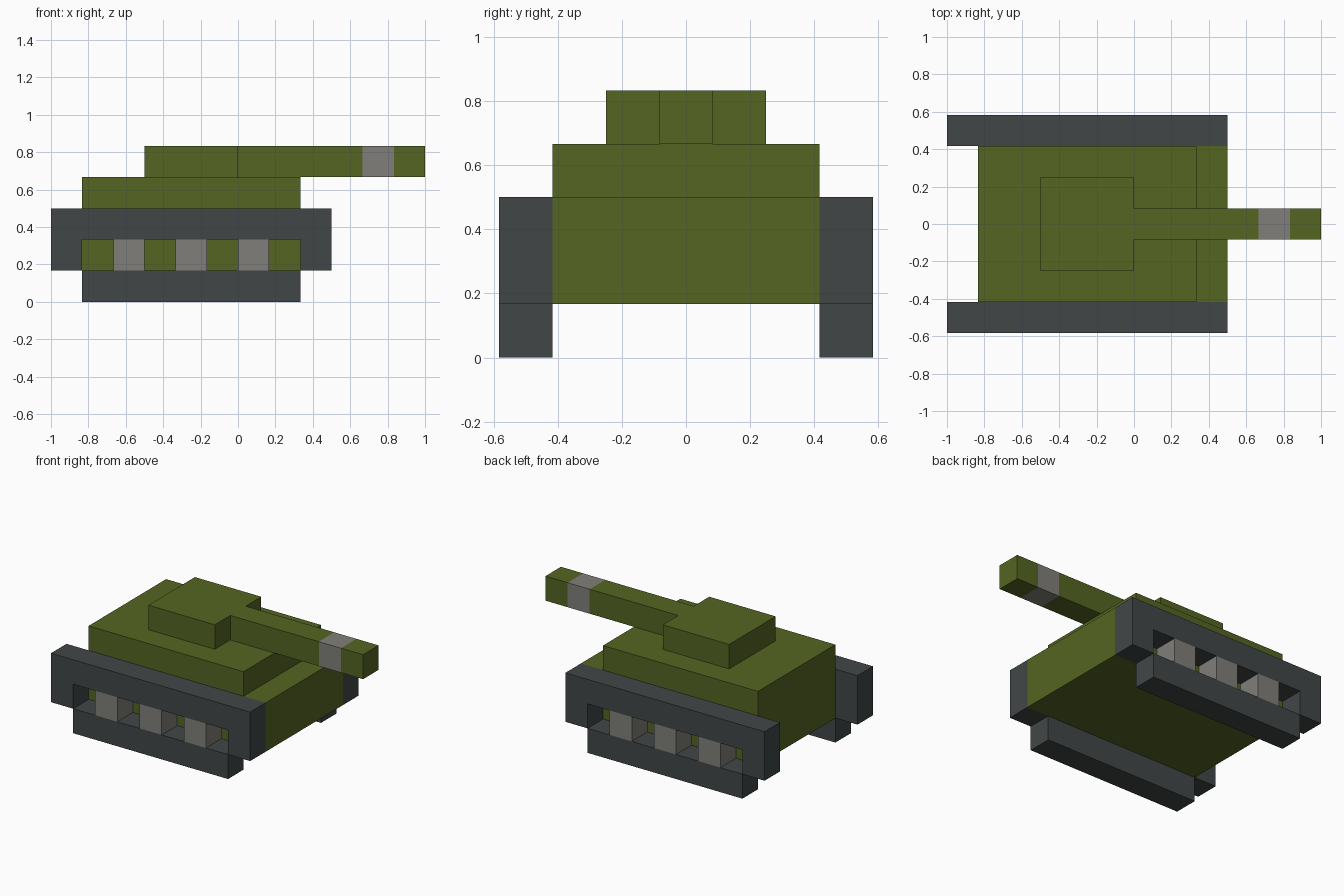
import bpy
import bmesh
from mathutils import Vector

U = 1 / 6  # block size: every part sits on this grid

cube = bpy.data.objects.get("Cube")
if cube:
    bpy.data.objects.remove(cube, do_unlink=True)


def material(name, rgb):
    mat = bpy.data.materials.new(name)
    mat.use_nodes = True
    mat.diffuse_color = (*rgb, 1)
    mat.node_tree.nodes["Principled BSDF"].inputs["Base Color"].default_value = (*rgb, 1)
    return mat


green = material("olive green", (0.089, 0.130, 0.016))
dark = material("dark track grey", (0.053, 0.062, 0.062))
grey = material("metal grey", (0.216, 0.212, 0.192))


def extrude(name, outline, axis, start, end, mat):
    """Extrude an outline, in blocks, along y (x-z outline) or z (x-y outline)."""
    bm = bmesh.new()
    place = (lambda a, b: (a, start, b)) if axis == "y" else (lambda a, b: (a, b, start))
    face = bm.faces.new([bm.verts.new(Vector(place(a, b)) * U) for a, b in outline])
    offset = Vector((0, 1, 0) if axis == "y" else (0, 0, 1)) * (end - start) * U
    result = bmesh.ops.extrude_face_region(bm, geom=[face], use_keep_orig=True)
    moved = [v for v in result["geom"] if isinstance(v, bmesh.types.BMVert)]
    bmesh.ops.translate(bm, verts=moved, vec=offset)
    bmesh.ops.recalc_face_normals(bm, faces=bm.faces)
    mesh = bpy.data.meshes.new(name)
    bm.to_mesh(mesh)
    bm.free()
    mesh.materials.append(mat)
    obj = bpy.data.objects.new(name, mesh)
    bpy.context.collection.objects.link(obj)
    return obj


def rect(a0, a1, b0, b1):
    return [(a0, b0), (a1, b0), (a1, b1), (a0, b1)]


# Hull with its raised, stepped deck
extrude("hull", [(-5, 1), (3, 1), (3, 3), (2, 3), (2, 4), (-5, 4)], "y", -2.5, 2.5, green)

# Turret running into the gun barrel, then the band and muzzle
extrude("turret_and_barrel",
        [(-3, -1.5), (0, -1.5), (0, -0.5), (4, -0.5),
         (4, 0.5), (0, 0.5), (0, 1.5), (-3, 1.5)], "z", 4, 5, green)
extrude("barrel_band", rect(4, 5, -0.5, 0.5), "z", 4, 5, grey)
extrude("barrel_muzzle", rect(5, 6, -0.5, 0.5), "z", 4, 5, green)

# Tracks: arched upper run, lower run and three wheel blocks on each side
arch = [(-6, 1), (-5, 1), (-5, 2), (2, 2), (2, 1), (3, 1), (3, 3), (-6, 3)]
for side, y0 in (("front", -3.5), ("back", 2.5)):
    extrude(f"{side}_track_upper", arch, "y", y0, y0 + 1, dark)
    extrude(f"{side}_track_lower", rect(-5, 2, 0, 1), "y", y0, y0 + 1, dark)
    for i in range(3):
        x = -4 + 2 * i
        extrude(f"{side}_wheel_{i + 1}", rect(x, x + 1, 1, 2), "y", y0, y0 + 1, grey)
